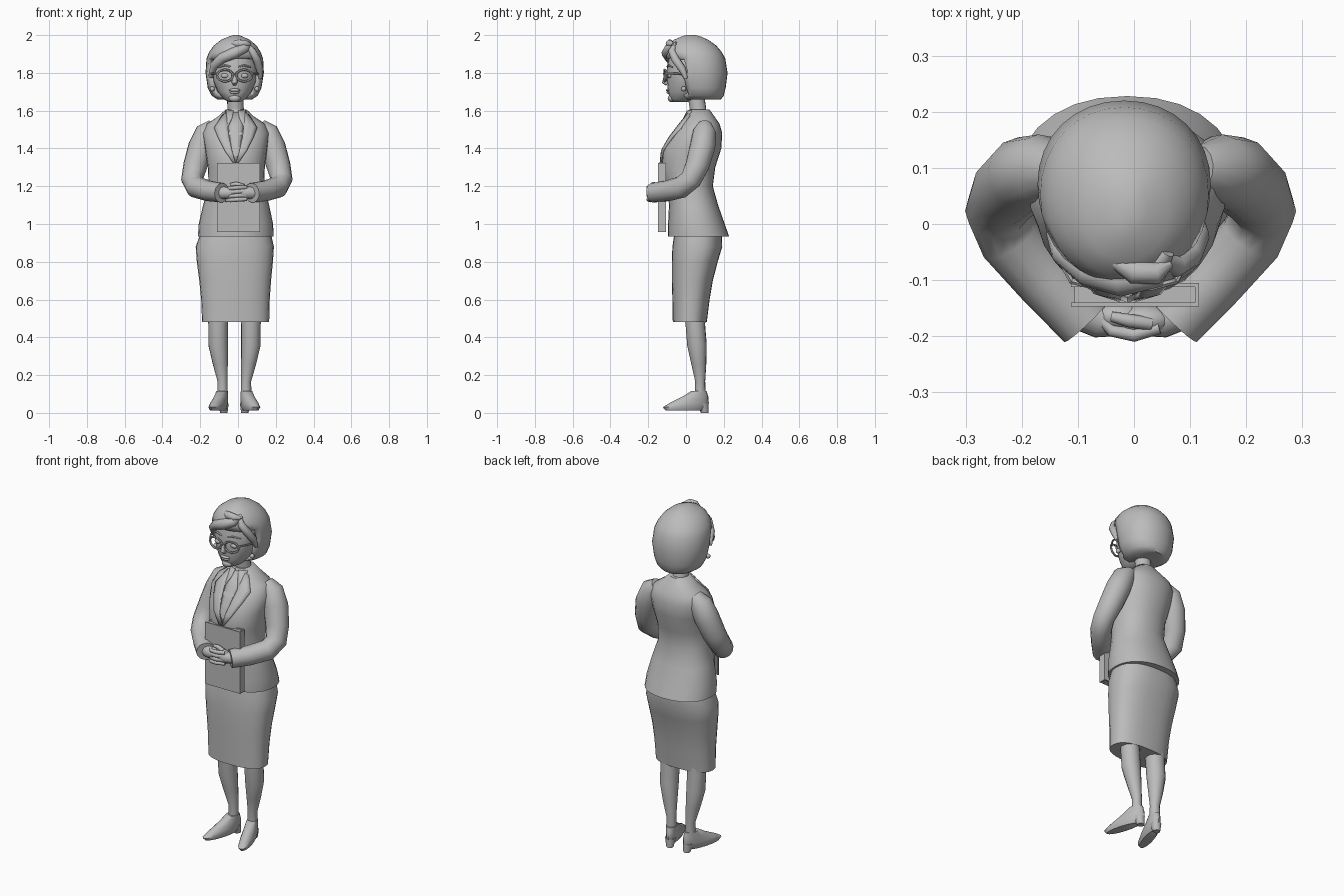
import bpy, bmesh, math
from mathutils import Vector, Matrix

if "Cube" in bpy.data.objects:
    bpy.data.objects.remove(bpy.data.objects["Cube"])

grey = bpy.data.materials.new("plain_grey")
grey.diffuse_color = (0.5, 0.5, 0.5, 1)
grey.use_nodes = True
grey.node_tree.nodes["Principled BSDF"].inputs["Base Color"].default_value = grey.diffuse_color
CX = -0.012  # body centre line


def finish(name, bm, angle=50, thick=0):
    bmesh.ops.recalc_face_normals(bm, faces=bm.faces)
    me = bpy.data.meshes.new(name)
    bm.to_mesh(me)
    bm.free()
    ob = bpy.data.objects.new(name, me)
    bpy.context.collection.objects.link(ob)
    me.materials.append(grey)
    if thick:
        mod = ob.modifiers.new("thickness", 'SOLIDIFY')
        mod.thickness = thick
    bpy.ops.object.select_all(action='DESELECT')
    ob.select_set(True)
    bpy.context.view_layer.objects.active = ob
    bpy.ops.object.shade_smooth_by_angle(angle=math.radians(angle))
    return ob


def skin(bm, rings):
    vs = [[bm.verts.new(p) for p in r] for r in rings]
    n = len(vs[0])
    for a, b in zip(vs, vs[1:]):
        for i in range(n):
            j = (i + 1) % n
            bm.faces.new((a[i], a[j], b[j], b[i]))
    bm.faces.new(vs[0][::-1])
    bm.faces.new(vs[-1])


def loft(rows, n=24, power=2.0):
    """Stack of oval rings given as z, x min, x max, y min, y max."""
    bm = bmesh.new()
    rings = []
    for z, x0, x1, y0, y1 in rows:
        ring = []
        for i in range(n):
            t = math.tau * i / n
            c, s = math.cos(t), math.sin(t)
            c = math.copysign(abs(c) ** (2 / power), c)
            s = math.copysign(abs(s) ** (2 / power), s)
            ring.append(((x0 + x1 + c * (x1 - x0)) / 2, (y0 + y1 + s * (y1 - y0)) / 2, z))
        rings.append(ring)
    skin(bm, rings)
    return bm


def tube(name, pts, n=12, bm=None):
    """Round tube along points given as x, y, z, radius."""
    own = bm is None
    bm = bm or bmesh.new()
    ps = [Vector(p[:3]) for p in pts]
    rings, prev, side = [], None, None
    for i, p in enumerate(ps):
        d = (ps[min(i + 1, len(ps) - 1)] - ps[max(i - 1, 0)]).normalized()
        side = d.orthogonal().normalized() if prev is None else prev.rotation_difference(d) @ side
        prev, up = d, d.cross(side)
        r = pts[i][3]
        rings.append([p + r * (math.cos(math.tau * k / n) * side + math.sin(math.tau * k / n) * up)
                      for k in range(n)])
    skin(bm, rings)
    return finish(name, bm) if own else None


def ball(name, c, s):
    bm = bmesh.new()
    bmesh.ops.create_uvsphere(bm, u_segments=14, v_segments=8, radius=1,
                              matrix=Matrix.Translation(c) @ Matrix.Diagonal((*s, 1)))
    return finish(name, bm)


def box(name, lo, hi):
    bm = bmesh.new()
    c = [(a + b) / 2 for a, b in zip(lo, hi)]
    s = [b - a for a, b in zip(lo, hi)]
    bmesh.ops.create_cube(bm, size=1, matrix=Matrix.Translation(c) @ Matrix.Diagonal((*s, 1)))
    return finish(name, bm, 30)


# Jacket and skirt
JACKET = [(0.935, -.212, .188, -.095, .228), (1.0, -.208, .186, -.095, .205),
          (1.1, -.185, .165, -.09, .17), (1.2, -.155, .138, -.10, .142),
          (1.3, -.16, .142, -.13, .155), (1.4, -.175, .155, -.12, .187),
          (1.48, -.188, .165, -.07, .192), (1.53, -.165, .143, -.03, .178),
          (1.57, -.105, .083, .0, .15), (1.605, -.066, .046, .015, .125)]
finish("jacket", loft(JACKET, 28, 2.2))
finish("skirt", loft([(.48, -.19, .165, -.07, .11), (.6, -.195, .168, -.072, .125),
                      (.7, -.205, .175, -.075, .142), (.8, -.218, .185, -.075, .168),
                      (.88, -.224, .19, -.072, .192), (.96, -.195, .172, -.06, .19)], 28, 2.4))


def chest_y(x, z):
    for a, b in zip(JACKET, JACKET[1:]):
        if a[0] <= z <= b[0]:
            t = (z - a[0]) / (b[0] - a[0])
            _, x0, x1, y0, y1 = [u + (v - u) * t for u, v in zip(a, b)]
            u = min(1, abs((2 * x - x0 - x1) / (x1 - x0)))
            return (y0 + y1) / 2 - (y1 - y0) / 2 * (1 - u ** 2.2) ** (1 / 2.2)
    return JACKET[-1][3]


def chest_patch(name, inner, outer, lift, thick):
    """Cloth piece lying on the chest between two edges of (x, z) points."""
    bm = bmesh.new()
    grid = []
    for (xa, za), (xb, zb) in zip(inner, outer):
        row = []
        for k in range(4):
            x, z = xa + (xb - xa) * k / 3, za + (zb - za) * k / 3
            row.append(bm.verts.new((CX + x, chest_y(CX + x, z) - lift, z)))
        grid.append(row)
    for a, b in zip(grid, grid[1:]):
        for k in range(3):
            bm.faces.new((a[k], a[k + 1], b[k + 1], b[k]))
    return finish(name, bm, 40, thick)


chest_patch("blouse", [(-.045, 1.59), (-.04, 1.52), (-.025, 1.42), (-.005, 1.33)],
            [(.045, 1.59), (.04, 1.52), (.025, 1.42), (.005, 1.33)], .003, .004)
for s, side in ((-1, "right"), (1, "left")):
    chest_patch(side + "_lapel", [(s * a, z) for a, z in ((.05, 1.59), (.045, 1.53), (.035, 1.46), (.02, 1.39), (.0, 1.32))],
                [(s * a, z) for a, z in ((.07, 1.58), (.115, 1.51), (.095, 1.46), (.06, 1.39), (.012, 1.32))], .012, .01)
    chest_patch(side + "_blouse_collar", [(s * .012, 1.6), (s * .02, 1.56), (s * .045, 1.51)],
                [(s * .055, 1.6), (s * .06, 1.56), (s * .05, 1.505)], .008, .006)

    # Sleeves with cuffs
    def X(x):
        return CX / 2 + s * x
    tube(side + "_sleeve", [(X(.12), .10, 1.52, .04), (X(.158), .098, 1.485, .062), (X(.19), .088, 1.41, .068),
                            (X(.22), .06, 1.31, .064), (X(.237), .025, 1.235, .058), (X(.215), -.025, 1.195, .058),
                            (X(.15), -.10, 1.175, .055), (X(.08), -.175, 1.165, .052)], 14)
    tube(side + "_wrist", [(X(.10), -.15, 1.167, .036), (X(.055), -.172, 1.165, .032), (X(.02), -.172, 1.165, .028)])

    # Legs and shoes
    lx = -.105 if s < 0 else .068
    ax = -.082 if s < 0 else .043
    tube(side + "_leg", [(lx, .045, .58, .06), (lx, .05, .46, .052), (lx, .058, .36, .052),
                         ((lx + ax) / 2, .068, .26, .04), (ax, .075, .17, .027), (ax, .075, .09, .028)], 14)
    turn = Matrix.Translation((ax, .075, 0)) @ Matrix.Rotation(s * math.radians(17), 4, 'Z')
    shoe = loft([(.012, -.028, .028, -.19, .02), (.03, -.037, .037, -.207, .04), (.052, -.037, .037, -.17, .048),
                 (.085, -.033, .033, -.10, .045), (.115, -.029, .029, -.05, .036)], 16)
    bmesh.ops.transform(shoe, matrix=turn, verts=shoe.verts)
    finish(side + "_shoe", shoe)
    heel = loft([(0, -.02, .02, .005, .045), (.05, -.03, .03, -.02, .046)], 10)
    bmesh.ops.transform(heel, matrix=turn, verts=heel.verts)
    finish(side + "_heel", heel)

# Clasped hands
ball("right_hand", (.018, -.172, 1.165), (.055, .03, .044))
ball("left_hand", (-.028, -.165, 1.16), (.05, .028, .042))
fingers = bmesh.new()
for k in range(4):
    z = 1.195 - k * .021
    tube("", [(.045, -.185, z, .011), (.0, -.198, z - .002, .012), (-.04, -.19, z - .006, .011),
              (-.062, -.168, z - .008, .008)], 8, fingers)
tube("", [(.03, -.178, 1.2, .012), (-.01, -.172, 1.212, .012), (-.04, -.165, 1.208, .009)], 8, fingers)
finish("fingers", fingers)

# Book held against the waist
box("book_front_cover", (-.112, -.147, .958), (.116, -.14, 1.322))
box("book_back_cover", (-.112, -.112, .958), (.116, -.105, 1.322))
box("book_spine", (.109, -.145, .958), (.116, -.107, 1.322))
box("book_pages", (-.106, -.141, .965), (.11, -.111, 1.315))

# Neck and head
tube("neck", [(CX, .075, 1.55, .052), (CX, .065, 1.6, .043), (CX - .004, .05, 1.7, .045)], 14)
finish("head", loft([(1.645, -.045, .01, -.07, .01), (1.66, -.075, .04, -.085, .05), (1.70, -.107, .072, -.095, .1),
                     (1.76, -.132, .097, -.10, .12), (1.84, -.137, .102, -.10, .12), (1.92, -.10, .07, -.08, .1)], 24))
HX = -.018
tube("nose", [(HX, -.095, 1.80, .009), (HX, -.108, 1.77, .013), (HX, -.112, 1.752, .016), (HX, -.098, 1.742, .012)], 8)
ball("upper_lip", (HX, -.094, 1.709), (.032, .012, .008))
ball("lower_lip", (HX, -.091, 1.697), (.026, .012, .008))
ball("chin", (HX, -.075, 1.665), (.032, .022, .02))

# Bobbed hair with the face opening removed
hair = loft([(1.66, -.11, .075, -.01, .185), (1.68, -.14, .105, -.035, .2), (1.72, -.16, .124, -.055, .21),
             (1.80, -.172, .137, -.08, .22), (1.875, -.167, .133, -.105, .208), (1.91, -.153, .12, -.107, .19),
             (1.945, -.128, .098, -.095, .16), (1.975, -.09, .062, -.065, .118), (1.992, -.05, .025, -.025, .08),
             (2.0, -.025, .005, .0, .05)], 32, 2.1)
opening = [f for f in hair.faces if f.calc_center_median().y < .0 and f.calc_center_median().z < 1.87]
bmesh.ops.delete(hair, geom=opening, context='FACES')
finish("hair", hair, 50, .028)
tube("fringe_sweep", [(.06, -.05, 1.955, .012), (.035, -.09, 1.93, .026), (-.02, -.10, 1.905, .03),
                      (-.08, -.085, 1.88, .028), (-.125, -.05, 1.84, .024), (-.145, -.015, 1.78, .012)], 10)
tube("fringe_short", [(.045, -.055, 1.955, .01), (.075, -.075, 1.915, .02), (.10, -.055, 1.87, .022),
                      (.115, -.02, 1.82, .02), (.118, .0, 1.77, .01)], 10)
tube("fringe_curl", [(.065, -.07, 1.95, .008), (.04, -.088, 1.955, .02), (.0, -.085, 1.955, .022),
                     (-.04, -.065, 1.955, .01)], 10)

# Eyes, brows, earrings and spectacles
for s, side in ((-1, "right"), (1, "left")):
    ex = HX + s * .051
    ball(side + "_eye", (ex, -.086, 1.785), (.022, .012, .013))
    tube(side + "_brow", [(ex - s * .03, -.098, 1.832, .005), (ex, -.094, 1.84, .006), (ex + s * .035, -.072, 1.83, .004)], 6)
    ball(side + "_earring", (HX + s * .118, -.012, 1.715), (.013, .013, .013))
    rim = bmesh.new()
    skin_pts = []
    for k in range(20):
        t = math.tau * k / 20
        skin_pts.append([Vector((ex + (.042 + r * math.cos(q)) * math.cos(t), -.113 + r * math.sin(q) + .012 * max(0, s * math.cos(t)),
                                 1.786 + (.031 + r * math.cos(q)) * math.sin(t)))
                         for r, q in ((.006, math.tau * j / 6) for j in range(6))])
    vs = [[rim.verts.new(p) for p in ring] for ring in skin_pts]
    for k in range(20):
        a, b = vs[k], vs[(k + 1) % 20]
        for j in range(6):
            rim.faces.new((a[j], a[(j + 1) % 6], b[(j + 1) % 6], b[j]))
    finish(side + "_spectacle_rim", rim)
    tube(side + "_spectacle_arm", [(ex + s * .042, -.102, 1.797, .005), (HX + s * .122, -.05, 1.797, .005),
                                   (HX + s * .126, .01, 1.79, .005)], 6)
tube("spectacle_bridge", [(HX - .012, -.114, 1.792, .004), (HX, -.118, 1.796, .004), (HX + .012, -.114, 1.792, .004)], 6)
